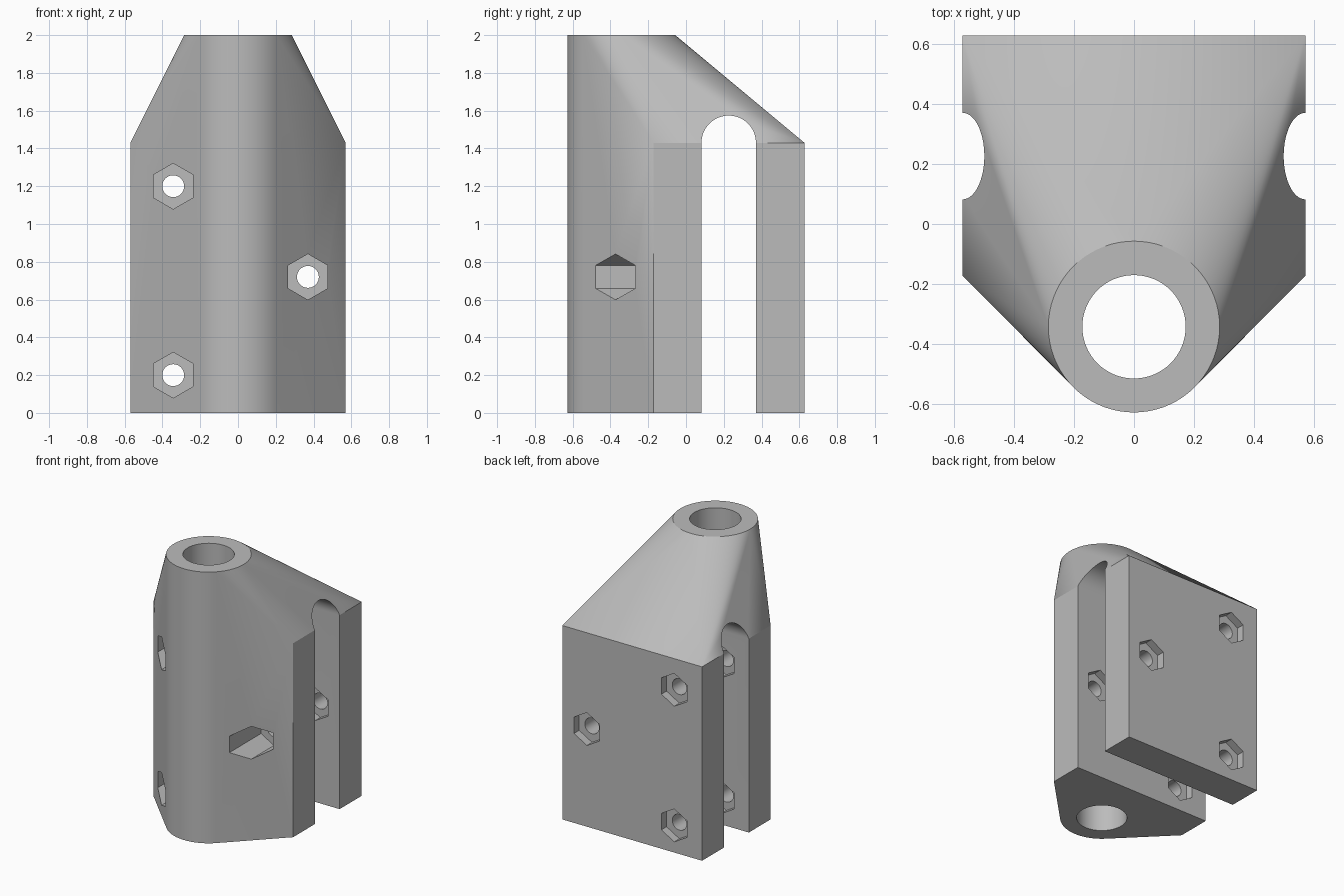
import bpy
import bmesh
import math
from mathutils import Matrix, Vector

if "Cube" in bpy.data.objects:
    bpy.data.objects.remove(bpy.data.objects["Cube"], do_unlink=True)

grey = bpy.data.materials.new("mid grey")
grey.use_nodes = True
grey.diffuse_color = (0.5, 0.5, 0.5, 1)
grey.node_tree.nodes["Principled BSDF"].inputs["Base Color"].default_value = (0.5, 0.5, 0.5, 1)

HEIGHT, SHOULDER = 2.0, 1.43
HALF_WIDTH, BACK, SIDE_FRONT = 0.57, 0.627, -0.172
TUBE_Y, TUBE_R, BORE_R = -0.342, 0.285, 0.172
SLOT_FRONT, SLOT_BACK = 0.082, 0.37
POCKET = 0.06
BOLTS = [(-0.343, 1.2), (-0.343, 0.2), (0.37, 0.72)]


def make_object(name, bm):
    bmesh.ops.recalc_face_normals(bm, faces=bm.faces)
    mesh = bpy.data.meshes.new(name)
    bm.to_mesh(mesh)
    bm.free()
    mesh.materials.append(grey)
    obj = bpy.data.objects.new(name, mesh)
    bpy.context.collection.objects.link(obj)
    return obj


def cut(target, bm):
    cutter = make_object("cutter", bm)
    cutter.hide_render = True
    mod = target.modifiers.new("cut", "BOOLEAN")
    mod.operation, mod.solver, mod.object = "DIFFERENCE", "EXACT", cutter
    bpy.context.view_layer.objects.active = target
    bpy.ops.object.modifier_apply(modifier=mod.name)
    bpy.data.objects.remove(cutter, do_unlink=True)


def prism_along_y(x, z, radius, y0, y1, sides):
    bm = bmesh.new()
    place = Matrix.Translation((x, (y0 + y1) / 2, z)) @ Matrix.Rotation(math.pi / 2, 4, "X")
    spin = Matrix.Rotation(math.pi / 2 if sides == 6 else 0, 4, "Z")
    bmesh.ops.create_cone(bm, cap_ends=True, segments=sides, radius1=radius, radius2=radius,
                          depth=y1 - y0, matrix=place @ spin)
    # Keep one hexagon corner pointing straight up
    if sides == 6:
        top = max(v.co.z for v in bm.verts) - z
        if top < radius * 0.99:
            turn = Matrix.Rotation(math.pi / 6, 3, "Y")
            bmesh.ops.rotate(bm, cent=(x, 0, z), matrix=turn, verts=bm.verts)
    return bm


# Body: hull of a tall tube and a shorter block
bm = bmesh.new()
for z in (0, HEIGHT):
    bmesh.ops.create_circle(bm, segments=72, radius=TUBE_R,
                            matrix=Matrix.Translation((0, TUBE_Y, z)))
for z in (0, SHOULDER):
    for x in (-HALF_WIDTH, HALF_WIDTH):
        for y in (SIDE_FRONT, BACK):
            bm.verts.new((x, y, z))
hull = bmesh.ops.convex_hull(bm, input=bm.verts)
loose = [v for v in bm.verts if not v.link_faces]
bmesh.ops.delete(bm, geom=loose, context="VERTS")
bmesh.ops.dissolve_limit(bm, angle_limit=math.radians(0.2), verts=bm.verts, edges=bm.edges)
body = make_object("clamp_body", bm)

# Vertical bore
bm = bmesh.new()
bmesh.ops.create_cone(bm, cap_ends=True, segments=64, radius1=BORE_R, radius2=BORE_R, depth=3,
                      matrix=Matrix.Translation((0, TUBE_Y, 1)))
cut(body, bm)

# Round-topped slot running side to side
bm = bmesh.new()
mid, r = (SLOT_FRONT + SLOT_BACK) / 2, (SLOT_BACK - SLOT_FRONT) / 2
outline = [(SLOT_BACK, -0.2)]
outline += [(mid + r * math.cos(a), SHOULDER + r * math.sin(a))
            for a in (math.pi * i / 32 for i in range(33))]
outline.append((SLOT_FRONT, -0.2))
face = bm.faces.new([bm.verts.new((-1, y, z)) for y, z in outline])
side = bmesh.ops.extrude_face_region(bm, geom=[face])["geom"]
bmesh.ops.translate(bm, vec=Vector((2, 0, 0)),
                    verts=[v for v in side if isinstance(v, bmesh.types.BMVert)])
cut(body, bm)

# Bolt holes with hexagonal pockets on both sides of each wall
for x, z in BOLTS:
    cut(body, prism_along_y(x, z, 0.058, -1, 1, 32))
    for y0, y1 in ((-1, -0.11), (SLOT_FRONT - POCKET, SLOT_FRONT + 0.05),
                   (SLOT_BACK - 0.05, SLOT_BACK + POCKET), (BACK - POCKET, 1)):
        cut(body, prism_along_y(x, z, 0.121, y0, y1, 6))

# Smooth the round surfaces, keep hard edges
bpy.ops.object.select_all(action="DESELECT")
body.select_set(True)
bpy.context.view_layer.objects.active = body
bpy.ops.object.shade_smooth_by_angle(angle=math.radians(25))
